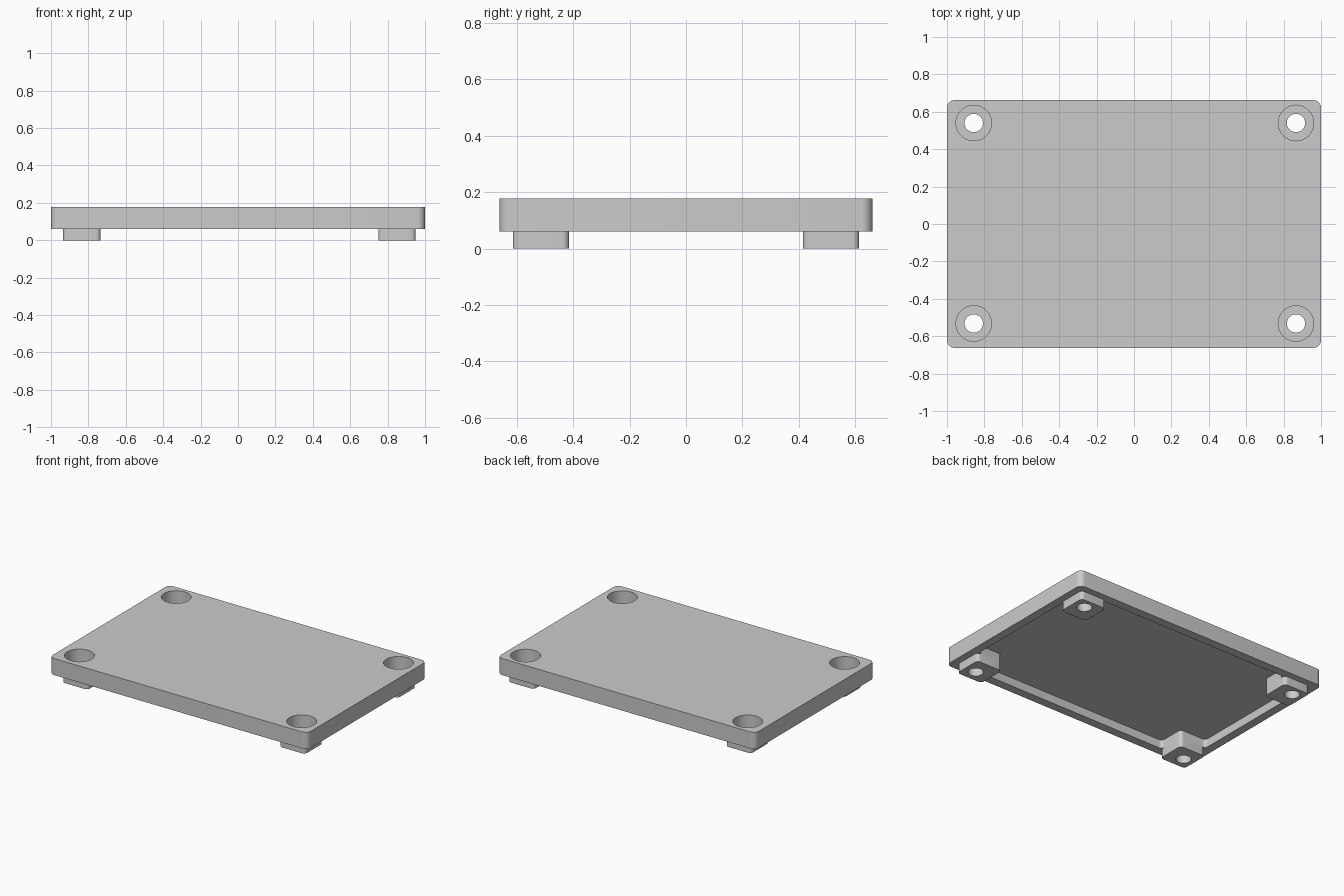
import bpy, bmesh
from mathutils import Matrix

cube = bpy.data.objects.get("Cube")
if cube:
    bpy.data.objects.remove(cube, do_unlink=True)

TOP, RIM, CEILING, BORE_FLOOR = 0.177, 0.061, 0.12, 0.066
LEFT, RIGHT, FRONT, BACK = 0.75, -0.735, -0.415, 0.415   # inner faces of the feet
FOOT = 0.2
HOLES_X, HOLES_Y = (-0.857, 0.866), (-0.532, 0.54)

grey = bpy.data.materials.new("grey plastic")
grey.use_nodes = True
colour = (0.6, 0.6, 0.6, 1)
grey.diffuse_color = colour
grey.node_tree.nodes["Principled BSDF"].inputs["Base Color"].default_value = colour


def finish(name, bm):
    bmesh.ops.recalc_face_normals(bm, faces=bm.faces)
    mesh = bpy.data.meshes.new(name)
    bm.to_mesh(mesh)
    bm.free()
    mesh.materials.append(grey)
    obj = bpy.data.objects.new(name, mesh)
    bpy.context.collection.objects.link(obj)
    return obj


def prism(name, outline, z0, z1, radius):
    """Upright prism with rounded vertical edges."""
    bm = bmesh.new()
    base = bm.faces.new([bm.verts.new((x, y, z0)) for x, y in outline])
    up = bmesh.ops.extrude_face_region(bm, geom=[base])["geom"]
    for v in up:
        if isinstance(v, bmesh.types.BMVert):
            v.co.z = z1
    upright = [e for e in bm.edges if abs(e.verts[0].co.z - e.verts[1].co.z) > 1e-4]
    bmesh.ops.bevel(bm, geom=upright, offset=radius, segments=8, profile=0.5,
                    affect='EDGES')
    return finish(name, bm)


def box(name, x0, x1, y0, y1, z0, z1, radius):
    return prism(name, [(x0, y0), (x1, y0), (x1, y1), (x0, y1)], z0, z1, radius)


def hole_cutter(name, radius, z0, z1):
    """One cylinder at each of the four screw positions."""
    bm = bmesh.new()
    for x in HOLES_X:
        for y in HOLES_Y:
            bmesh.ops.create_cone(bm, cap_ends=True, segments=48, radius1=radius,
                                  radius2=radius, depth=z1 - z0,
                                  matrix=Matrix.Translation((x, y, (z0 + z1) / 2)))
    return finish(name, bm)


def cut(obj, cutters):
    for cutter in cutters:
        mod = obj.modifiers.new(cutter.name, 'BOOLEAN')
        mod.operation, mod.solver, mod.object = 'DIFFERENCE', 'EXACT', cutter
    bpy.ops.object.select_all(action='DESELECT')
    obj.select_set(True)
    bpy.context.view_layer.objects.active = obj
    for mod in list(obj.modifiers):
        bpy.ops.object.modifier_apply(modifier=mod.name)
    bpy.ops.object.shade_smooth_by_angle()


# Cutters: screw holes, counterbores, and a cavity notched around the feet
screw_holes = hole_cutter("screw_hole_cutter", 0.049, -0.1, 0.3)
counterbores = hole_cutter("counterbore_cutter", 0.095, BORE_FLOOR, 0.3)
wx, wy = 0.94, 0.6
cavity = prism("cavity_cutter", [
    (RIGHT, -wy), (LEFT, -wy), (LEFT, FRONT), (wx, FRONT), (wx, BACK), (LEFT, BACK),
    (LEFT, wy), (RIGHT, wy), (RIGHT, BACK), (-wx, BACK), (-wx, FRONT), (RIGHT, FRONT),
], 0, CEILING, 0.025)

# Lid plate, hollow underneath
lid = box("lid_plate", -1, 1, -0.662, 0.662, RIM, TOP, 0.04)
cut(lid, [cavity, counterbores, screw_holes])

# Four corner feet
for side, x0 in (("right", RIGHT - FOOT), ("left", LEFT)):
    for end, y0 in (("front", FRONT - FOOT), ("back", BACK)):
        foot = box(f"{end}_{side}_foot", x0, x0 + FOOT, y0, y0 + FOOT, 0, RIM, 0.025)
        cut(foot, [screw_holes])

for cutter in (screw_holes, counterbores, cavity):
    bpy.data.objects.remove(cutter, do_unlink=True)
